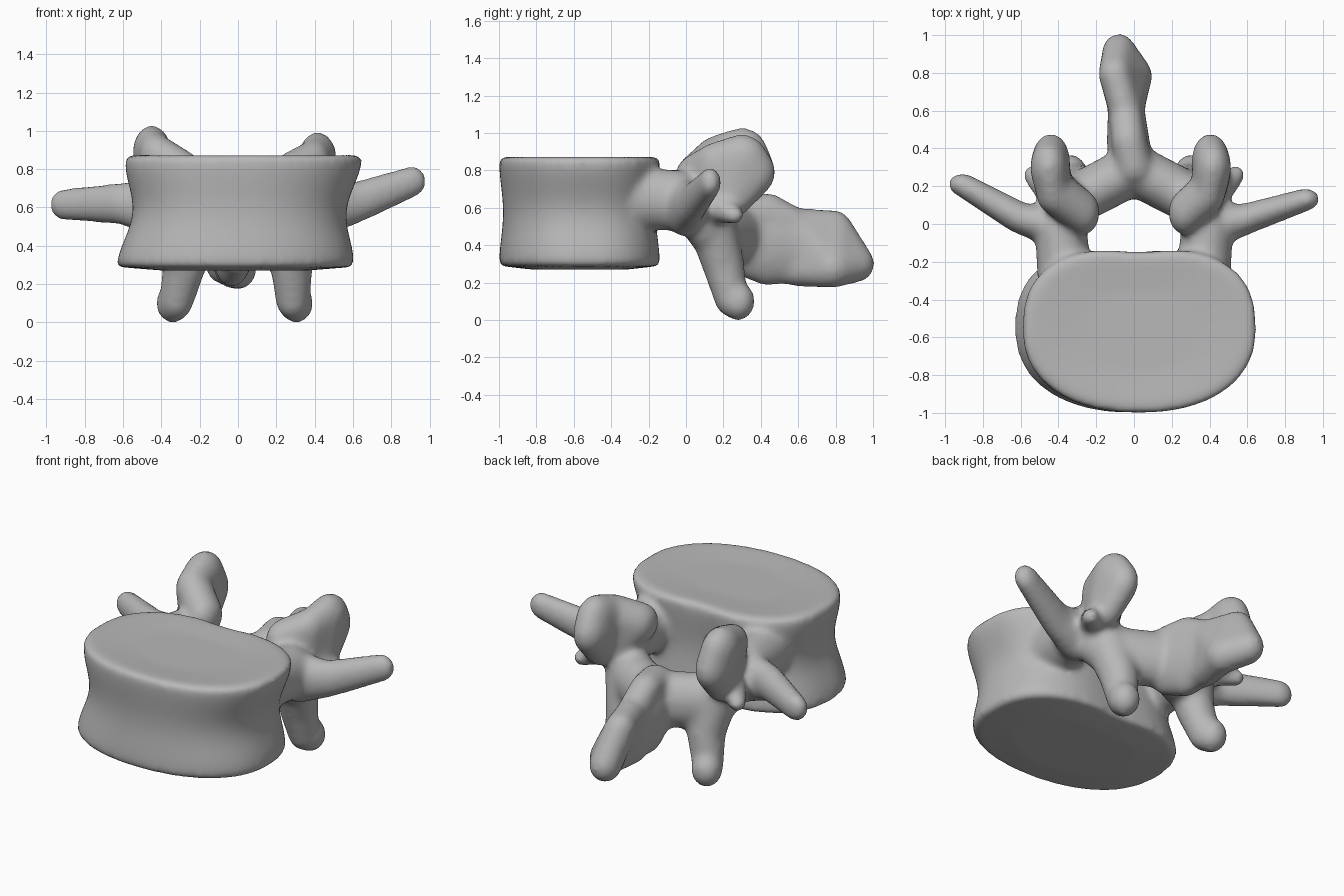
import bpy, bmesh, math
from mathutils import Vector

cube = bpy.data.objects.get("Cube")
if cube:
    bpy.data.objects.remove(cube)

bone = bpy.data.materials.new("bone grey")
bone.use_nodes = True
grey = (.48, .48, .48, 1)
bone.diffuse_color = grey
bone.node_tree.nodes["Principled BSDF"].inputs["Base Color"].default_value = grey

bm = bmesh.new()

# Unit ball shared by every rounded mass
ball_bm = bmesh.new()
bmesh.ops.create_icosphere(ball_bm, subdivisions=3, radius=1)
unit_ball = [vert.co.copy() for vert in ball_bm.verts]
ball_bm.free()


def hull(balls, squash=(1, 1, 1), side=1):
    """Convex skin around balls (x, y, z, radius), flattened by squash."""
    verts = []
    for x, y, z, radius in balls:
        centre = Vector((x * side, y, z))
        for point in unit_ball:
            offset = Vector(a * b * radius for a, b in zip(point, squash))
            verts.append(bm.verts.new(centre + offset))
    result = bmesh.ops.convex_hull(bm, input=verts)
    hidden = {item for item in result["geom_interior"] + result["geom_unused"]
              if isinstance(item, bmesh.types.BMVert)}
    bmesh.ops.delete(bm, geom=list(hidden), context="VERTS")


def chain(balls, squash=(1, 1, 1), side=1):
    """Limb that follows the balls in order."""
    for pair in zip(balls, balls[1:]):
        hull(pair, squash, side)


# Vertebral body: rounded outline, hollowed at the back
def body_ring(z, width, depth, count=72):
    ring = []
    for step in range(count):
        angle = math.tau * step / count
        c, s = math.cos(angle), math.sin(angle)
        power = .76 if s > 0 else .9
        x = math.copysign(abs(c) ** power, c) * width
        y = math.copysign(abs(s) ** power, s) * depth
        if s > 0:
            y -= depth * math.exp(-(x / .2) ** 2) / 16
        lean = .08 * (z - .48)
        ring.append(bm.verts.new((x + lean, y - .56, z)))
    return ring


# Vertebral body: waisted wall between a flat base and a dished top
bottom, top, layers = .29, .86, 12
width, depth = .62, .44
rings = [body_ring(bottom - .02, width * .6, depth * .6)]
for layer in range(layers + 1):
    t = layer / layers
    waist = math.sin(math.pi * t) ** 2
    rings.append(body_ring(bottom + t * (top - bottom),
                           width * (1 - .1 * waist), depth * (1 - .05 * waist)))
rings.append(body_ring(top + .015, width * .94, depth * .94))
rings.append(body_ring(top, width / 2, depth / 2))
for low, high in zip(rings, rings[1:]):
    for i in range(len(low)):
        j = (i + 1) % len(low)
        bm.faces.new((low[i], low[j], high[j], high[i]))
bm.faces.new(reversed(rings[0]))
bm.faces.new(rings[-1])

# Paired parts, with the right side slightly larger than the left
for side, grow, sweep, rise in ((-1, .02, .21, .615), (1, -.015, .13, .735)):
    pedicle = [(.37, -.27, .65, .16), (.385, -.04, .64, .155), (.36, .1, .6, .14)]
    chain(pedicle, (.9, .75, 1.05), side)

    # Upper process: an inner wing and a rear wing around a hollow facet
    bend = (.41 + grow, .17, .85 + grow, .12)
    inner_wing = [(.27, .06, .77, .12), bend, (.38, .15, .64, .12)]
    hull(inner_wing, (.75, 1, 1), side)
    rear_wing = [bend, (.43 + grow, .3, .87 + grow, .14),
                 (.42 + grow, .34, .79, .14), (.42, .24, .66, .12)]
    hull(rear_wing, (.72, 1, 1), side)

    small_bump = [(.45, .18, .6, .08), (.54, .26, .56, .05)]
    chain(small_bump, side=side)

    lamina = [(.34, .1, .52, .14), (.21, .18, .46, .16), (0, .29, .46, .16)]
    chain(lamina, (.85, .85, 1.05), side)

    lower_process = [(.31, .14, .5, .14), (.28, .2, .3, .125),
                     (.3 + grow, .24, .12, .1), (.32 + grow, .28, .1, .1)]
    chain(lower_process, (.9, .9, 1.05), side)

    transverse_process = [(.42, -.01, .6, .14), (.6, .03, .62, .1),
                          (.91, sweep, rise, .075)]
    chain(transverse_process, (1, .8, 1.1), side)

# Spinous process: root, ridge, blade and thickened tip
root = [(0, .28, .44, .2), (-.03, .43, .41, .23), (-.04, .58, .4, .2)]
chain(root, (.5, .5, 1))
hull([(0, .3, .57, .1), (-.03, .44, .59, .09), (-.04, .55, .53, .09)])
crown, heel, end = (-.1, .79, .49, .1), (0, .78, .28, .11), (-.08, .91, .3, .1)
hull([(-.04, .58, .5, .1), (-.04, .58, .28, .1), crown, heel], (.85, 1, 1))
hull([crown, heel, end], (.9, 1, 1))

mesh = bpy.data.meshes.new("vertebra")
bm.to_mesh(mesh)
bm.free()
mesh.materials.append(bone)
vertebra = bpy.data.objects.new("vertebra", mesh)
bpy.context.collection.objects.link(vertebra)

# Fuse all masses into one skin and soften the joints
fuse = vertebra.modifiers.new("fuse", "REMESH")
fuse.mode = "VOXEL"
fuse.voxel_size = .018
fuse.use_smooth_shade = True
soften = vertebra.modifiers.new("soften", "SMOOTH")
soften.factor = .5
soften.iterations = 16
